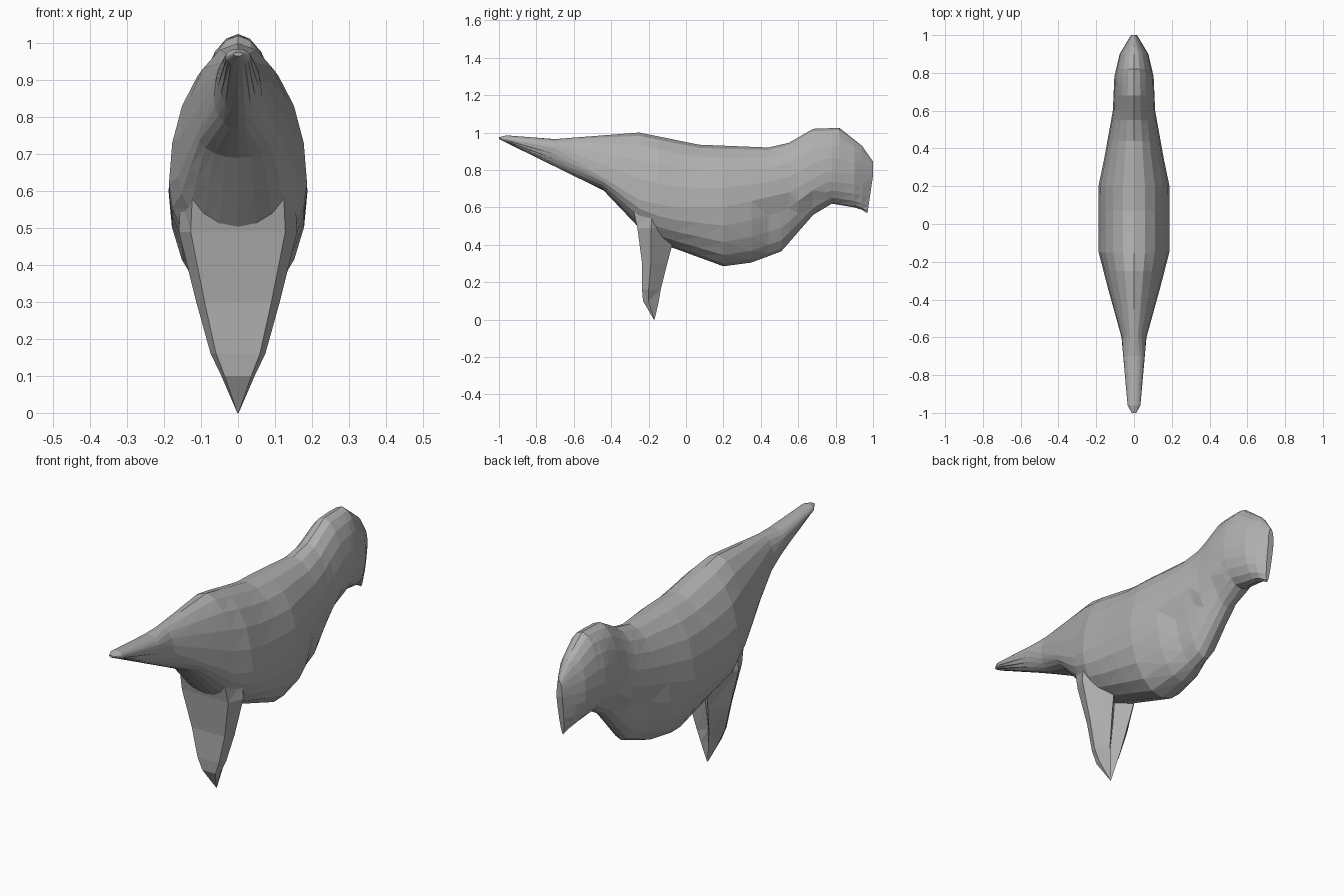
import bpy, bmesh, math

cube = bpy.data.objects.get("Cube")
if cube:
    bpy.data.objects.remove(cube, do_unlink=True)

shade = 0.43
colour = (shade, shade, shade, 1)
grey = bpy.data.materials.new("plain grey")
grey.use_nodes = True
grey.diffuse_color = colour
grey.node_tree.nodes["Principled BSDF"].inputs["Base Color"].default_value = colour


def loft(name, rings):
    """Skin closed rings of equal length and cap both ends."""
    bm = bmesh.new()
    loops = [[bm.verts.new(point) for point in ring] for ring in rings]
    for near, far in zip(loops, loops[1:]):
        for i in range(len(near)):
            bm.faces.new((near[i - 1], near[i], far[i], far[i - 1]))
    bm.faces.new(loops[0])
    bm.faces.new(loops[-1])
    bmesh.ops.remove_doubles(bm, verts=bm.verts, dist=0.001)
    bmesh.ops.triangulate(bm, faces=bm.faces)
    bmesh.ops.recalc_face_normals(bm, faces=bm.faces)
    mesh = bpy.data.meshes.new(name)
    bm.to_mesh(mesh)
    bm.free()
    mesh.materials.append(grey)
    bpy.context.collection.objects.link(bpy.data.objects.new(name, mesh))


def along(outline, y):
    """Read an outline of (y, value) points at any y."""
    for (y_a, a), (y_b, b) in zip(outline, outline[1:]):
        if y <= y_b:
            return a + (b - a) * (y - y_a) / (y_b - y_a)
    return outline[-1][1]


# Body outlines from tail tip to face
back_line = [(-1, .975), (-.96, .985), (-.7, .965), (-.25, 1), (.07, .935), (.44, .92),
             (.55, .945), (.68, 1.02), (.82, 1.025), (.94, .93), (1, .845)]
belly_line = [(-1, .965), (-.44, .69), (-.25, .49), (-.15, .41), (-.06, .38), (.2, .285),
              (.35, .305), (.51, .365), (.68, .56), (.78, .62), (.9, .6), (1, .568)]
half_width = [(-1, .012), (-.96, .034), (-.6, .066), (-.34, .138), (-.15, .187), (.2, .188),
              (.35, .157), (.6, .112), (.78, .104), (.9, .076), (1, .016)]
widest_height = [(-1, .972), (-.7, .915), (-.25, .64), (-.06, .6), (.2, .6), (.55, .68),
                 (.75, .79), (1, .77)]
SIDES = 20


def body_section(y):
    """Round back and sides; the breast sits in under the edge of the hood."""
    top, bottom = along(back_line, y), along(belly_line, y)
    half, middle = along(half_width, y), along(widest_height, y)
    on_breast = 0.42 < y < 0.7
    ring = []
    for i in range(SIDES):
        angle = math.tau * i / SIDES
        across, up = math.sin(angle), math.cos(angle)
        z = middle + up * (top - middle if up > 0 else middle - bottom)
        x = half * across
        if on_breast and z < 0.58 + max(0, y - 0.5) / 2:
            x *= 0.84
        # the beak tip hooks back under the face
        hook = 0.03 * max(0, -up) if y > 0.99 else 0
        ring.append((x, y - hook, z))
    return ring


outlines = back_line + belly_line + half_width + widest_height
stations = sorted({y for y, value in outlines})
loft("body", [body_section(y) for y in stations])


def leg_ring(z, back, front, half):
    """Flat back, flared sides and a creased front."""
    depth = front - back
    right = [(half * 0.8, back, z), (half, back + depth * 0.35, z), (half * 0.45, front, z)]
    left = [(-x, y, height) for x, y, height in reversed(right)]
    return right + [(0, back + depth * 0.6, z)] + left


# Tapered leg under the root of the tail: height, back, front, half width
leg = [(.58, -.28, 0, .155), (.49, -.26, -.05, .16), (.3, -.235, -.1, .113),
       (.16, -.235, -.135, .074), (.1, -.23, -.145, .045), (0, -.172, -.168, .002)]
loft("leg", [leg_ring(*level) for level in leg])
